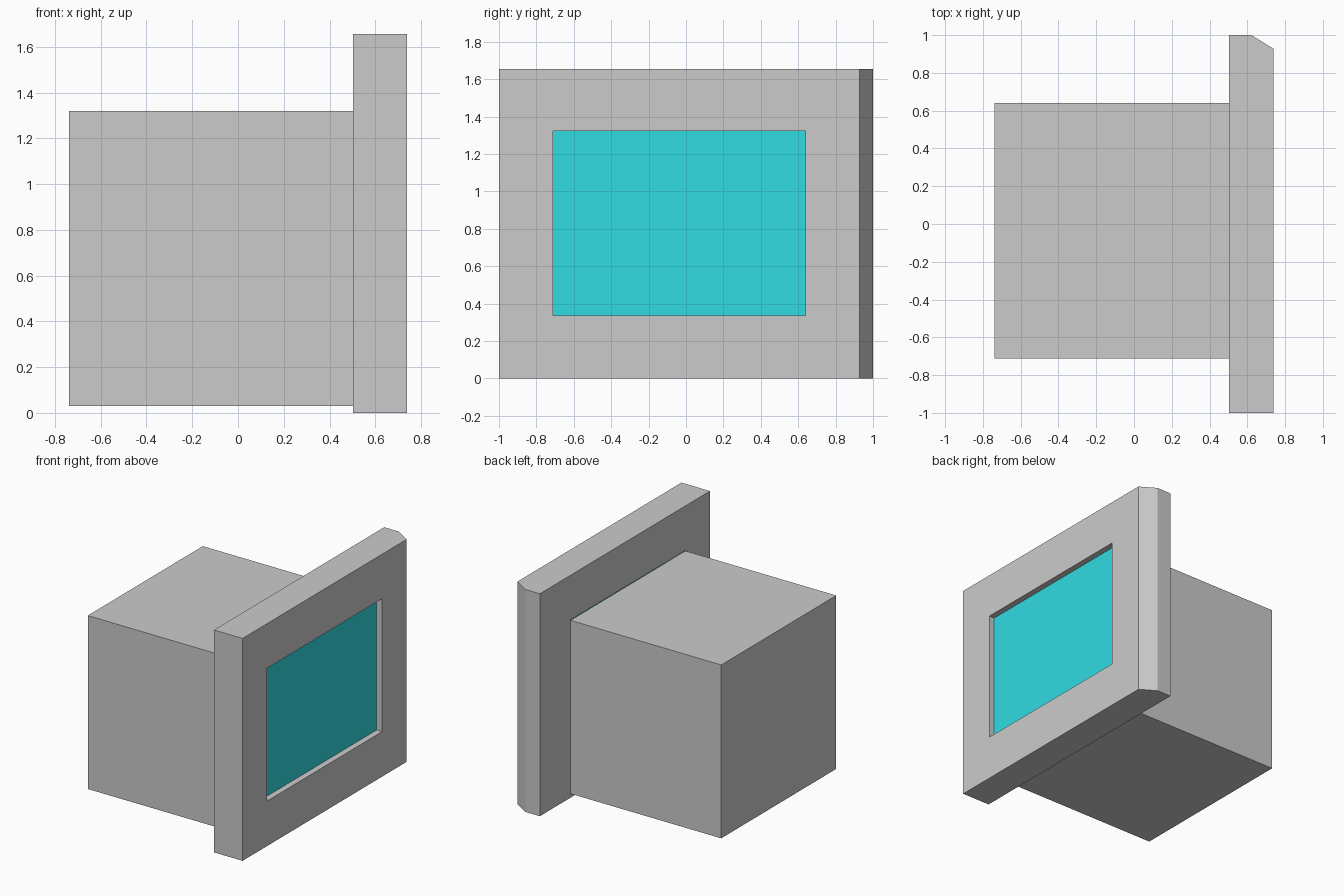
import bpy, bmesh

if "Cube" in bpy.data.objects:
    bpy.data.objects.remove(bpy.data.objects["Cube"])


def prism(name, profile, z0, z1, color=None):
    """Extrude an XY outline upward from z0 to z1."""
    bm = bmesh.new()
    face = bm.faces.new([bm.verts.new((x, y, z0)) for x, y in profile])
    top = bmesh.ops.extrude_face_region(bm, geom=[face])["geom"]
    bmesh.ops.translate(bm, vec=(0, 0, z1 - z0),
                        verts=[v for v in top if isinstance(v, bmesh.types.BMVert)])
    bmesh.ops.recalc_face_normals(bm, faces=bm.faces)
    mesh = bpy.data.meshes.new(name)
    bm.to_mesh(mesh)
    bm.free()
    if color:
        mat = bpy.data.materials.new(name + "_material")
        mat.diffuse_color = color
        mat.use_nodes = True
        mat.node_tree.nodes["Principled BSDF"].inputs["Base Color"].default_value = mat.diffuse_color
        mesh.materials.append(mat)
    obj = bpy.data.objects.new(name, mesh)
    bpy.context.collection.objects.link(obj)
    return obj


def box(name, x, y, z, color=None):
    outline = [(x[0], y[0]), (x[1], y[0]), (x[1], y[1]), (x[0], y[1])]
    return prism(name, outline, z[0], z[1], color)


OPENING_Y = (-0.712, 0.64)
OPENING_Z = (0.335, 1.323)

# Rear housing, same width as the screen opening
box("housing", (-0.738, 0.503), OPENING_Y, (0.03, 1.32), (0.68, 0.68, 0.68, 1))

# Front bezel with one chamfered vertical edge
bezel = prism("bezel", [(0.503, -1), (0.738, -1), (0.738, 0.928), (0.622, 1), (0.503, 1)],
              0, 1.655)

# Screen opening cut through the bezel
cutter = box("opening_cutter", (0.4, 0.85), OPENING_Y, OPENING_Z)
cutter.hide_render = True
cutter.hide_viewport = True
cut = bezel.modifiers.new("opening", "BOOLEAN")
cut.operation = "DIFFERENCE"
cut.solver = "EXACT"
cut.object = cutter

# Screen, set slightly back inside the opening
box("screen", (0.672, 0.693), OPENING_Y, OPENING_Z, (0.03, 0.71, 0.76, 1))
